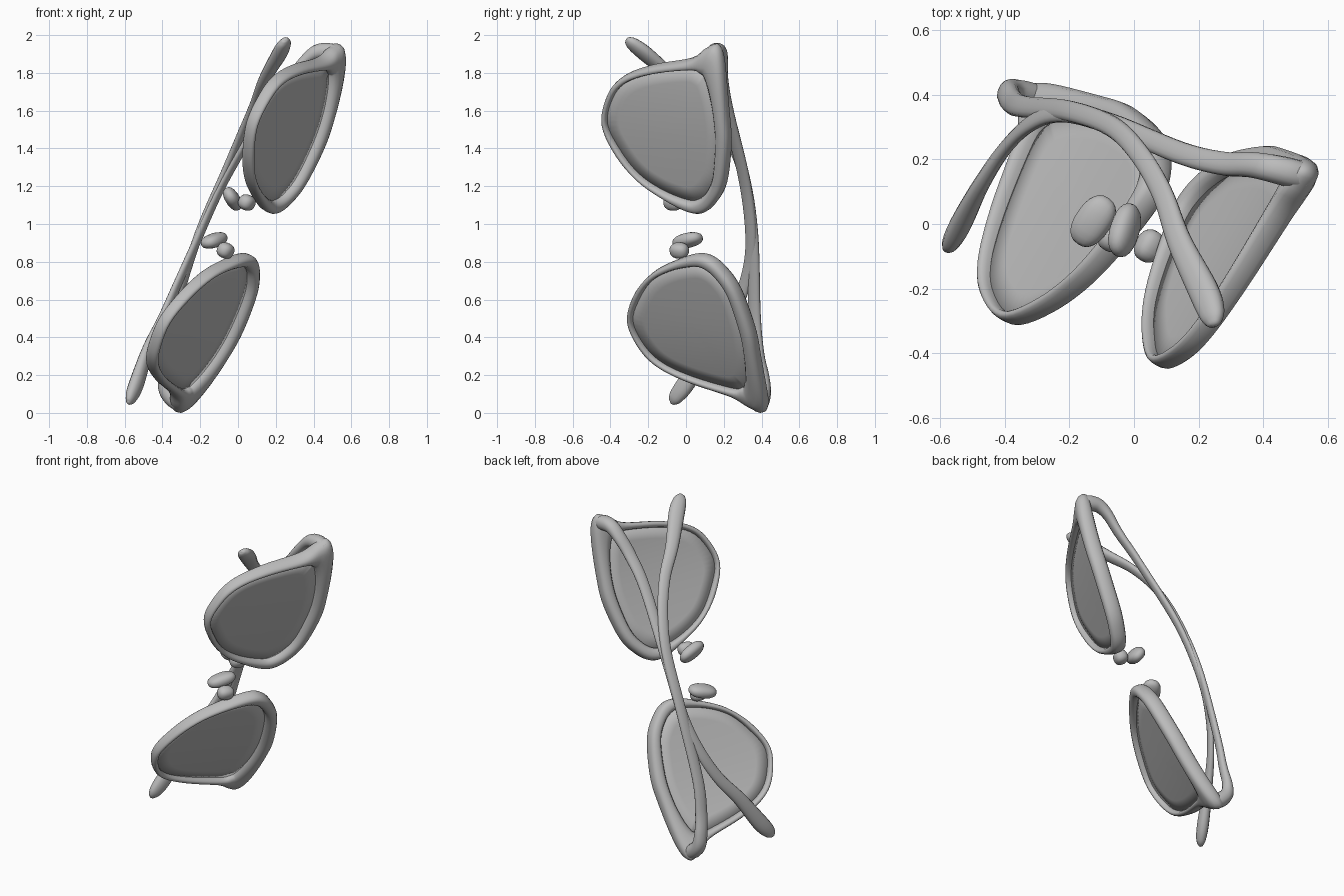
import bpy
import bmesh
import math
from mathutils import Vector, Matrix

if "Cube" in bpy.data.objects:
    bpy.data.objects.remove(bpy.data.objects["Cube"], do_unlink=True)

grey = bpy.data.materials.new("plain_grey")
grey.use_nodes = True
grey.diffuse_color = (0.5, 0.5, 0.5, 1)
bsdf = next(n for n in grey.node_tree.nodes if n.type == "BSDF_PRINCIPLED")
bsdf.inputs["Base Color"].default_value = grey.diffuse_color
bsdf.inputs["Roughness"].default_value = 0.6

# Resting pose: the glasses are built upright, then tipped on their side.
# Local axes: first = sideways, second = up, third = forward.
sideways = Vector((0.403, -0.117, 0.908)).normalized()
forward = Vector((0.798, -0.441, -0.411))
forward = (forward - sideways * forward.dot(sideways)).normalized()
upward = sideways.cross(forward)
POSE = Matrix((sideways, upward, forward)).transposed().to_4x4()
POSE.translation = (0.14, 0.275, 0.98)
parts = []


def spline(points, steps, closed=False):
    """Smooth curve through points of any dimension."""
    pts = [Vector(p) for p in points]
    n = len(pts)
    pick = (lambda i: pts[i % n]) if closed else (lambda i: pts[max(0, min(n - 1, i))])
    out = []
    for i in range(n if closed else n - 1):
        a, b, c, d = (pick(i + k) for k in (-1, 0, 1, 2))
        for s in range(steps):
            t = s / steps
            out.append(b + (c - a) * (t / 2)
                       + (a * 2 - b * 5 + c * 4 - d) * (t * t / 2)
                       + (b * 3 - a - c * 3 + d) * (t ** 3 / 2))
    if not closed:
        out.append(pts[-1])
    return out


def finish(name, bm, side):
    """Mirror to one side, tip into the resting pose and make the object."""
    bm.transform(POSE @ Matrix.Diagonal((side, 1, 1, 1)))
    bmesh.ops.recalc_face_normals(bm, faces=bm.faces)
    for f in bm.faces:
        f.smooth = True
    mesh = bpy.data.meshes.new(name)
    bm.to_mesh(mesh)
    bm.free()
    mesh.materials.append(grey)
    obj = bpy.data.objects.new(name, mesh)
    bpy.context.scene.collection.objects.link(obj)
    parts.append(obj)
    return obj


def skin(rings, closed=False):
    """Bridge a list of point rings; open tubes get capped."""
    bm = bmesh.new()
    loops = [[bm.verts.new(p) for p in ring] for ring in rings]
    pairs = list(zip(loops, loops[1:])) + ([(loops[-1], loops[0])] if closed else [])
    for a, b in pairs:
        for i in range(len(a)):
            j = (i + 1) % len(a)
            bm.faces.new((a[i], a[j], b[j], b[i]))
    if not closed:
        bm.faces.new(loops[0])
        bm.faces.new(loops[-1])
    return bm


def wrap(u, v):
    """Forward curve of the front, sweeping back at the corners and the bottom."""
    return 0.08 - 0.05 * u ** 2 - 0.045 * u ** 4 + 0.05 * v


def rounded(angle, power=0.8):
    c, s = math.cos(angle), math.sin(angle)
    return (math.copysign(abs(c) ** power, c), math.copysign(abs(s) ** power, s))


# Outer and inner rim outline, paired: outer u, v, inner u, v
RIM = spline([
    (1.07, 0.0, 0.895, -0.07), (0.98, 0.04, 0.82, -0.045),
    (0.70, 0.058, 0.70, -0.025), (0.53, 0.055, 0.55, -0.025),
    (0.31, 0.005, 0.35, -0.06), (0.19, -0.07, 0.25, -0.115),
    (0.13, -0.15, 0.2, -0.18), (0.13, -0.24, 0.195, -0.25),
    (0.185, -0.375, 0.235, -0.39), (0.27, -0.52, 0.31, -0.52),
    (0.405, -0.645, 0.425, -0.615), (0.575, -0.715, 0.575, -0.685),
    (0.74, -0.67, 0.725, -0.64), (0.845, -0.575, 0.82, -0.55),
    (0.92, -0.4, 0.885, -0.385), (0.98, -0.165, 0.93, -0.155),
    (1.045, -0.07, 0.915, -0.09)], 5, closed=True)

# Temple path: u, v, w, half height, half thickness
TEMPLE = spline([
    (1.025, -0.015, -0.01, 0.042, 0.04), (1.015, -0.03, -0.07, 0.045, 0.045),
    (0.985, -0.045, -0.125, 0.043, 0.04), (0.92, -0.06, -0.16, 0.04, 0.03),
    (0.8, -0.085, -0.188, 0.038, 0.024),
    (0.59, -0.1, -0.238, 0.035, 0.02), (0.15, -0.086, -0.3, 0.033, 0.018),
    (-0.2, -0.095, -0.3, 0.032, 0.018), (-0.43, -0.15, -0.275, 0.033, 0.018),
    (-0.62, -0.24, -0.23, 0.035, 0.02), (-0.78, -0.36, -0.175, 0.04, 0.026),
    (-0.95, -0.475, -0.1, 0.049, 0.034), (-1.02, -0.53, -0.07, 0.042, 0.029),
    (-1.048, -0.555, -0.06, 0.024, 0.017), (-1.055, -0.563, -0.057, 0.006, 0.005)], 6)


def build_rim(label, side):
    rings = []
    for ou, ov, iu, iv in RIM:
        ring = []
        depth = 0.05 + 0.022 * min(ov, 0)
        for k in range(14):
            c, s = rounded(k * math.tau / 14)
            t = (1 + c) / 2
            u, v = iu + (ou - iu) * t, iv + (ov - iv) * t
            ring.append((u, v, wrap(u, v) + depth * s))
        rings.append(ring)
    finish(label + "_rim", skin(rings, closed=True), side)


def build_lens(label, side):
    centre = Vector((0.57, -0.33))
    rings = []
    for scale in (1.03, 0.8, 0.55, 0.3, 0.08):
        ring = [centre + (Vector(p[2:]) - centre) * scale for p in RIM]
        rings.append([(p.x, p.y, wrap(p.x, p.y)) for p in ring])
    bm = skin(rings)
    bm.faces.ensure_lookup_table()
    # the outer cap is not part of the sheet
    bmesh.ops.delete(bm, geom=[bm.faces[-2]], context="FACES_ONLY")
    lens = finish(label + "_lens", bm, side)
    solid = lens.modifiers.new("thickness", "SOLIDIFY")
    solid.thickness = 0.01
    solid.offset = 0


def build_temple(label, side):
    rings = []
    last = len(TEMPLE) - 1
    for i, p in enumerate(TEMPLE):
        # the folded temples lie slightly askew towards their tips
        askew = side * i / last
        pos = Vector(p[:3]) + Vector((-0.02, 0, 0.012)) * askew
        along = (Vector(TEMPLE[min(i + 1, last)][:3])
                 - Vector(TEMPLE[max(i - 1, 0)][:3])).normalized()
        tall = Vector((0, 1, 0))
        tall = (tall - along * tall.dot(along)).normalized()
        wide = along.cross(tall)
        ring = []
        for k in range(14):
            c, s = rounded(k * math.tau / 14, 0.9)
            ring.append(pos + tall * (p[3] * c) + wide * (p[4] * s))
        rings.append(ring)
    finish(label + "_temple", skin(rings), side)


def build_blob(name, side, centre, radii, long_axis, normal):
    """Ellipsoid whose radii run along normal, long axis and the remaining axis."""
    y = Vector(long_axis).normalized()
    x = Vector(normal)
    x = (x - y * x.dot(y)).normalized()
    turn = Matrix((x, y, x.cross(y))).transposed().to_4x4()
    turn.translation = centre
    bm = bmesh.new()
    bmesh.ops.create_uvsphere(bm, u_segments=20, v_segments=12, radius=1)
    # square the sphere off a little for a pebble shape
    for vert in bm.verts:
        vert.co = [math.copysign(abs(c) ** 0.85, c) for c in vert.co]
    bm.transform(turn @ Matrix.Diagonal((*radii, 1)))
    finish(name, bm, side)


for label, side in (("left", 1), ("right", -1)):
    build_rim(label, side)
    build_lens(label, side)
    build_temple(label, side)
    # nose pad and the short stub joining it to the rim
    build_blob(label + "_nose_pad", side, (0.121, -0.352, -0.075),
               (0.038, 0.088, 0.056), (-0.35, 1, 0), (-0.87, 0, -0.5))
    build_blob(label + "_pad_stub", side, (0.14, -0.36, 0.015),
               (0.042, 0.052, 0.042), (0, 1, 0), (1, 0, 0))

# Settle the lowest point on the ground
verts = [v for obj in parts for v in obj.data.vertices]
ground = min(v.co.z for v in verts)
for v in verts:
    v.co.z -= ground
